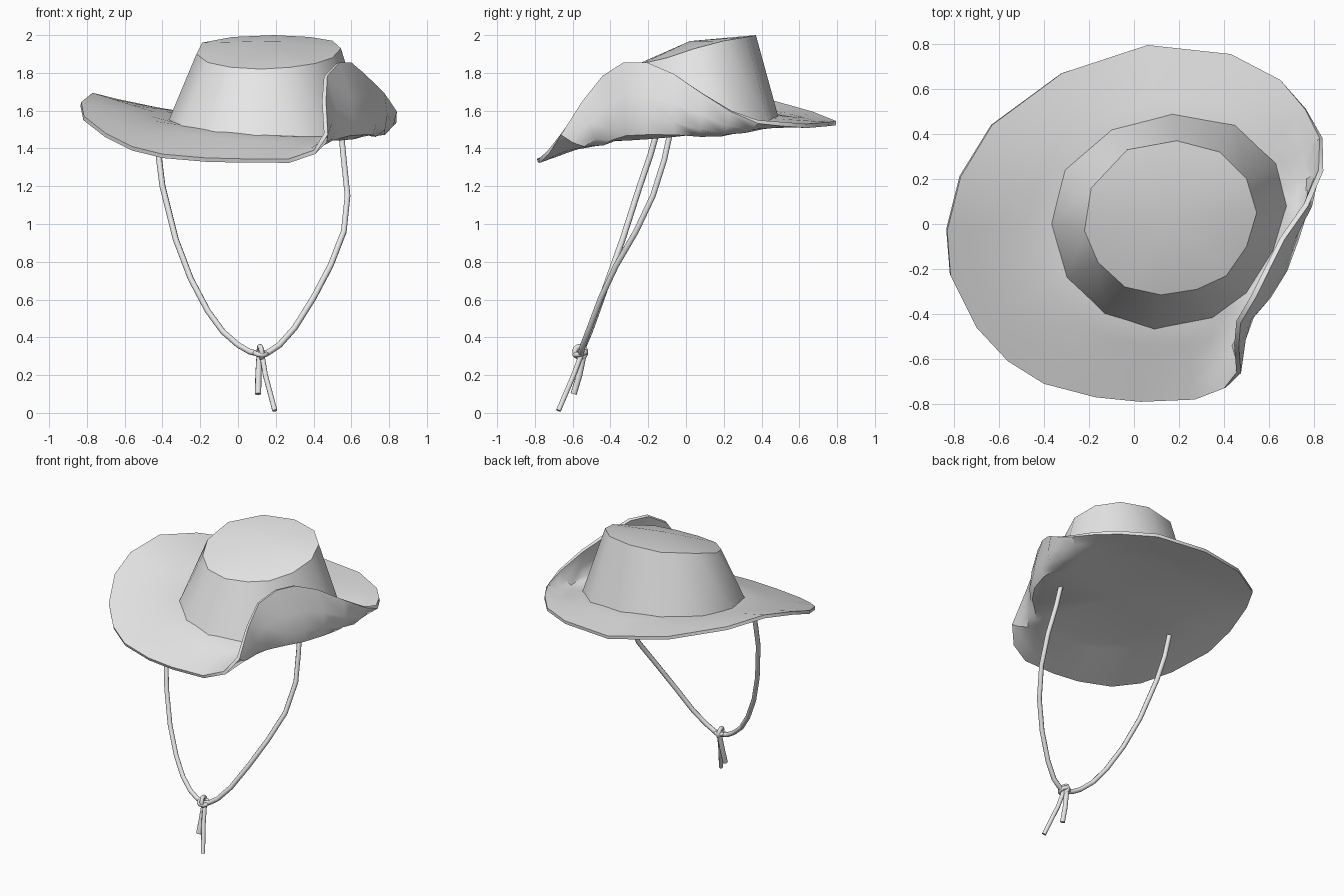
import bpy, math
from mathutils import Vector

grey = bpy.data.materials.new("light_grey")
grey.diffuse_color = (0.8, 0.8, 0.8, 1)


def finish(obj, angle=40):
    obj.data.materials.clear()
    obj.data.materials.append(grey)
    bpy.ops.object.select_all(action='DESELECT')
    obj.select_set(True)
    bpy.context.view_layer.objects.active = obj
    for m in list(obj.modifiers):
        bpy.ops.object.modifier_apply(modifier=m.name)
    bpy.ops.object.shade_smooth_by_angle(angle=math.radians(angle))


def mesh_object(name, verts, faces):
    me = bpy.data.meshes.new(name)
    me.from_pydata(verts, [], faces)
    me.update()
    obj = bpy.data.objects.new(name, me)
    bpy.context.collection.objects.link(obj)
    return obj


def base_z(x, y):
    # tilted plane where the crown meets the brim
    return 1.52 + 0.11 * y - 0.06 * (x - 0.155)


# Brim: outline points clockwise from the back (x, y, z, fold amount)
OUTLINE = [
    (0.06, 0.795, 1.545, 0), (0.43, 0.755, 1.54, 0), (0.65, 0.64, 1.53, 0),
    (0.76, 0.51, 1.54, 0.1), (0.825, 0.38, 1.55, 0.3), (0.82, 0.24, 1.60, 0.6),
    (0.755, 0.09, 1.69, 0.8), (0.65, -0.06, 1.79, 0.9), (0.58, -0.20, 1.85, 1),
    (0.52, -0.32, 1.85, 1), (0.455, -0.43, 1.78, 1), (0.445, -0.54, 1.65, 0.9),
    (0.455, -0.66, 1.48, 0.4), (0.40, -0.73, 1.39, 0.1), (0.27, -0.78, 1.345, 0),
    (0.03, -0.79, 1.345, 0), (-0.17, -0.77, 1.35, 0), (-0.40, -0.71, 1.37, 0),
    (-0.56, -0.61, 1.41, 0), (-0.70, -0.46, 1.48, 0), (-0.815, -0.23, 1.57, 0),
    (-0.83, -0.03, 1.645, 0), (-0.77, 0.21, 1.695, 0), (-0.63, 0.44, 1.66, 0),
    (-0.32, 0.67, 1.595, 0)]
CX, CY = 0.155, 0.01
STEPS = 4
verts, faces = [(CX, CY, 1.52)], []
n = len(OUTLINE)
for s in range(STEPS + 1):
    t = s / STEPS
    for x, y, z, f in OUTLINE:
        a = math.atan2(y - CY, x - CX)
        bx, by = CX + 0.51 * math.cos(a), CY + 0.47 * math.sin(a)
        p0, p2 = Vector((bx, by, base_z(bx, by))), Vector((x, y, z))
        p1 = (p0 + p2) / 2 + Vector((0.13 * f, 0, -0.21 * f))
        verts.append(p0 * (1 - t) ** 2 + p1 * 2 * t * (1 - t) + p2 * t * t)
for i in range(n):
    j = (i + 1) % n
    faces.append((0, 1 + j, 1 + i))
    for s in range(STEPS):
        a, b = 1 + s * n, 1 + (s + 1) * n
        faces.append((a + i, a + j, b + j, b + i))
brim = mesh_object("brim", verts, faces)
sol = brim.modifiers.new("thickness", 'SOLIDIFY')
sol.thickness = 0.022
sol.offset = -1
finish(brim, 45)

# Crown: tapered wall with a sloping, slightly domed top
BASE = [(0.17, 0.49), (0.45, 0.44), (0.63, 0.27), (0.68, 0.08), (0.62, -0.12),
        (0.50, -0.31), (0.35, -0.42), (0.09, -0.47), (-0.13, -0.40),
        (-0.30, -0.24), (-0.37, 0.0), (-0.31, 0.24), (-0.10, 0.42)]
TOP = [(0.19, 0.37, 2.0), (0.38, 0.32, 1.99), (0.50, 0.20, 1.97),
       (0.545, 0.05, 1.93), (0.50, -0.10, 1.88), (0.41, -0.23, 1.85),
       (0.28, -0.29, 1.83), (0.12, -0.315, 1.82), (-0.04, -0.28, 1.83),
       (-0.16, -0.17, 1.855), (-0.22, -0.03, 1.90), (-0.19, 0.16, 1.96),
       (-0.03, 0.33, 1.99)]
n = len(BASE)
verts = [(x, y, base_z(x, y) - 0.01) for x, y in BASE] + TOP + [(0.16, 0.02, 1.968)]
faces = []
for i in range(n):
    j = (i + 1) % n
    faces += [(i, n + i, n + j, j), (2 * n, n + j, n + i)]
finish(mesh_object("crown", verts, faces))


# Chin cord: two strands, knot and two loose tails
def cord(name, pts, radius):
    cu = bpy.data.curves.new(name, 'CURVE')
    cu.dimensions = '3D'
    cu.bevel_depth = radius
    cu.bevel_resolution = 2
    cu.use_fill_caps = True
    sp = cu.splines.new('POLY')
    sp.points.add(len(pts) - 1)
    for p, co in zip(sp.points, pts):
        p.co = (*co, 1)
    obj = bpy.data.objects.new(name, cu)
    bpy.context.collection.objects.link(obj)
    bpy.ops.object.select_all(action='DESELECT')
    obj.select_set(True)
    bpy.context.view_layer.objects.active = obj
    bpy.ops.object.convert(target='MESH')
    finish(bpy.context.view_layer.objects.active, 50)


cord("left_cord", [
    (-0.425, -0.15, 1.50), (-0.42, -0.19, 1.36), (-0.40, -0.245, 1.20),
    (-0.33, -0.335, 0.92), (-0.25, -0.41, 0.71), (-0.16, -0.47, 0.54),
    (-0.08, -0.51, 0.43), (0.0, -0.54, 0.36), (0.06, -0.55, 0.325),
    (0.12, -0.56, 0.31)], 0.016)
cord("right_cord", [
    (0.545, -0.08, 1.50), (0.56, -0.115, 1.34), (0.58, -0.175, 1.15),
    (0.56, -0.265, 0.96), (0.49, -0.37, 0.78), (0.40, -0.45, 0.61),
    (0.30, -0.51, 0.45), (0.22, -0.545, 0.36), (0.16, -0.555, 0.32),
    (0.12, -0.56, 0.31)], 0.016)
cord("long_tail", [(0.125, -0.55, 0.32), (0.145, -0.595, 0.20),
                   (0.195, -0.675, 0.012)], 0.014)
cord("short_tail", [(0.115, -0.54, 0.32), (0.108, -0.565, 0.20),
                    (0.106, -0.595, 0.10)], 0.017)

for name, loc, rot in [("knot_loop", (0.12, -0.56, 0.322), (0, 1.45, 0.2)),
                       ("knot_wrap", (0.12, -0.56, 0.315), (0.25, 0.1, 0))]:
    bpy.ops.mesh.primitive_torus_add(major_radius=0.03, minor_radius=0.014,
                                     major_segments=14, minor_segments=8,
                                     location=loc, rotation=rot)
    bpy.context.object.name = name
    finish(bpy.context.object, 60)
